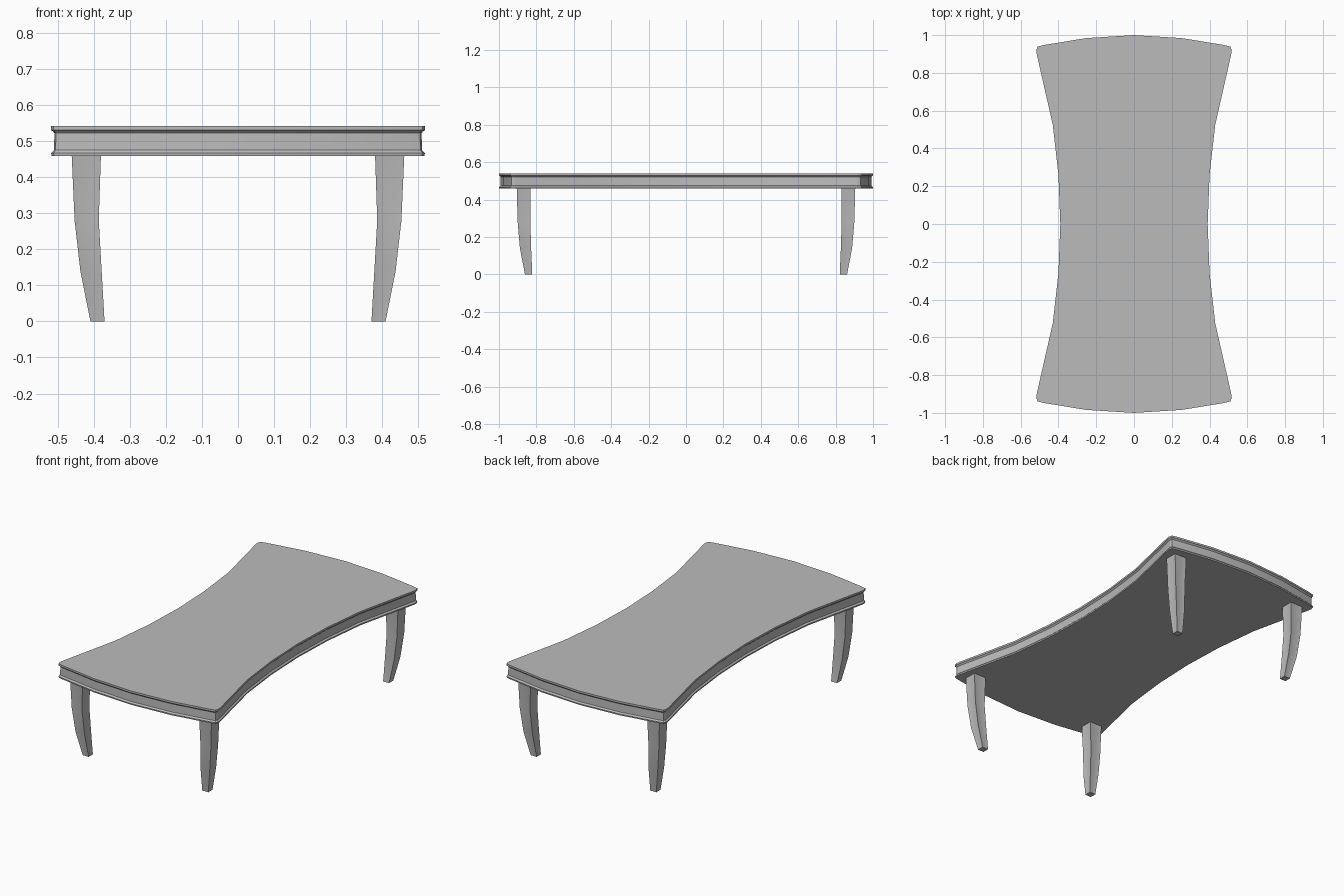
import bpy, bmesh, math
from mathutils import Vector

cube = bpy.data.objects.get("Cube")
if cube:
    bpy.data.objects.remove(cube, do_unlink=True)

GREY = (0.5, 0.5, 0.5, 1)
grey = bpy.data.materials.new("plain grey")
grey.use_nodes = True
grey.diffuse_color = GREY
grey.node_tree.nodes["Principled BSDF"].inputs["Base Color"].default_value = GREY


def finish(name, bm):
    bmesh.ops.recalc_face_normals(bm, faces=bm.faces)
    mesh = bpy.data.meshes.new(name)
    bm.to_mesh(mesh)
    bm.free()
    mesh.materials.append(grey)
    mesh.shade_smooth()
    mesh.set_sharp_from_angle(angle=math.radians(25))
    obj = bpy.data.objects.new(name, mesh)
    bpy.context.collection.objects.link(obj)
    return obj


def loft(bm, rings):
    """Skin a stack of equal-length rings and cap both ends; return side faces by column."""
    rows = [[bm.verts.new(p) for p in ring] for ring in rings]
    n = len(rows[0])
    columns = [[] for _ in range(n)]
    for low, high in zip(rows, rows[1:]):
        for i in range(n):
            j = (i + 1) % n
            columns[i].append(bm.faces.new((low[i], low[j], high[j], high[i])))
    bm.faces.new(rows[0][::-1])
    bm.faces.new(rows[-1])
    return columns


# Table top: one quarter of the outline, from side middle to end middle
quarter = [(0.39, 0), (0.4, 0.26), (0.43, 0.525), (0.513, 0.89), (0.518, 0.918),
           (0.511, 0.939), (0.48, 0.947), (0.254, 0.984), (0, 1)]
half = quarter + [(-x, y) for x, y in quarter[-2::-1]]
outline = [Vector(p) for p in half + [(x, -y) for x, y in half[-2:0:-1]]]


def inset(points, d):
    """Move a closed counter-clockwise outline inwards by d."""
    result = []
    for i, p in enumerate(points):
        t = (p - points[i - 1]).normalized() + (points[(i + 1) % len(points)] - p).normalized()
        t.normalize()
        result.append(p - Vector((t.y, -t.x)) * d)
    return result


# Moulded edge: inset and height, bottom to top
edge_profile = [(0.001, 0.459), (0, 0.467), (0.008, 0.475), (0.009, 0.522),
                (0.004, 0.528), (0, 0.53), (0, 0.541)]
bm = bmesh.new()
loft(bm, [[(p.x, p.y, z) for p in inset(outline, d)] for d, z in edge_profile])
finish("table_top", bm)

# Legs: height, inner x, outer x, inner y, outer y
leg_sections = [(0, 0.37, 0.409, 0.822, 0.861), (0.14, 0.378, 0.437, 0.828, 0.888),
                (0.28, 0.386, 0.453, 0.832, 0.9), (0.46, 0.38, 0.461, 0.831, 0.905)]


def leg(name, sx, sy):
    bm = bmesh.new()
    rings = [[(sx * x, sy * y, z) for x, y in ((x0, y0), (x1, y0), (x1, y1), (x0, y1))]
             for z, x0, x1, y0, y1 in leg_sections]
    columns = loft(bm, rings)
    bmesh.ops.recalc_face_normals(bm, faces=bm.faces)
    # Shallow sunk panel on every side
    for faces in columns:
        bmesh.ops.inset_region(bm, faces=faces, thickness=0.011, depth=-0.002,
                               use_even_offset=True, use_boundary=True)
    finish(name, bm)


for end, sy in (("front", -1), ("back", 1)):
    for side, sx in (("left", 1), ("right", -1)):
        leg(f"{end}_{side}_leg", sx, sy)
